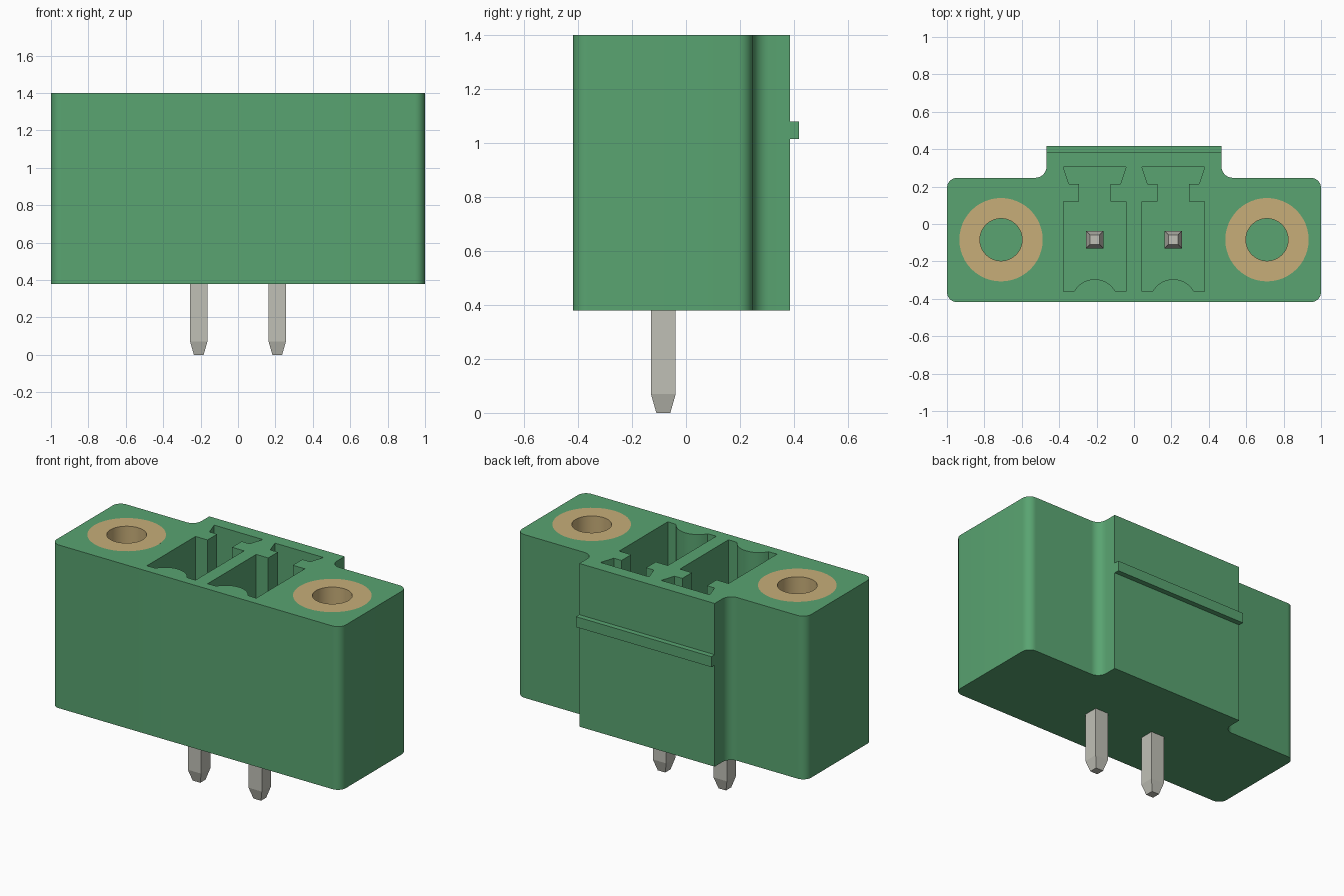
import bpy, bmesh, math
from mathutils import Vector

if "Cube" in bpy.data.objects:
    bpy.data.objects.remove(bpy.data.objects["Cube"])

BASE, TOP = 0.38, 1.40        # housing bottom and rim
FLOOR = 0.60                  # bottom of the sockets and screw holes
ROW = -0.084                  # y of the pins and screw inserts
PIN_X, SCREW_X = 0.21, 0.711


def material(name, rgb, metallic=0.0):
    m = bpy.data.materials.new(name)
    m.use_nodes = True
    m.diffuse_color = (*rgb, 1)
    bsdf = m.node_tree.nodes["Principled BSDF"]
    bsdf.inputs["Base Color"].default_value = (*rgb, 1)
    bsdf.inputs["Metallic"].default_value = metallic
    return m


green = material("green plastic", (0.10, 0.37, 0.165))
brass = material("tan brass", (0.57, 0.42, 0.19))
tin = material("tin grey", (0.53, 0.53, 0.47))


def make_object(name, bm, mat):
    bmesh.ops.recalc_face_normals(bm, faces=bm.faces)
    mesh = bpy.data.meshes.new(name)
    bm.to_mesh(mesh)
    bm.free()
    mesh.materials.append(mat)
    ob = bpy.data.objects.new(name, mesh)
    bpy.context.collection.objects.link(ob)
    return ob


def prism(name, outline, z0, z1, mat):
    """Extrude a flat outline between two heights."""
    bm = bmesh.new()
    face = bm.faces.new([bm.verts.new((x, y, z0)) for x, y in outline])
    up = bmesh.ops.extrude_face_region(bm, geom=[face])["geom"]
    bmesh.ops.translate(bm, vec=(0, 0, z1 - z0),
                        verts=[g for g in up if isinstance(g, bmesh.types.BMVert)])
    return make_object(name, bm, mat)


def rounded(corners, steps=8):
    """Round the right-angled corners given as (x, y, radius)."""
    pts = []
    for i, (x, y, r) in enumerate(corners):
        p = Vector((x, y))
        if r == 0:
            pts.append(p)
            continue
        a = (Vector(corners[i - 1][:2]) - p).normalized() * r
        b = (Vector(corners[(i + 1) % len(corners)][:2]) - p).normalized() * r
        for k in range(steps + 1):
            t = math.pi / 2 * k / steps
            pts.append(p + a * (1 - math.sin(t)) + b * (1 - math.cos(t)))
    return pts


def circle(x, y, r, n=48):
    return [(x + r * math.cos(math.tau * k / n), y + r * math.sin(math.tau * k / n))
            for k in range(n)]


def cut(target, cutter):
    cutter.hide_render = True
    mod = target.modifiers.new("cut", "BOOLEAN")
    mod.operation, mod.solver, mod.object = "DIFFERENCE", "EXACT", cutter
    bpy.context.view_layer.objects.active = target
    bpy.ops.object.modifier_apply(modifier=mod.name)
    bpy.data.objects.remove(cutter)


def smooth(ob):
    bpy.ops.object.select_all(action="DESELECT")
    ob.select_set(True)
    bpy.context.view_layer.objects.active = ob
    bpy.ops.object.shade_smooth_by_angle(angle=math.radians(30))


# Housing: rounded block with a raised step along the back
half = [(1, -0.418, 0.055), (1, 0.247, 0.055), (0.468, 0.247, 0.06), (0.468, 0.385, 0)]
housing = prism("housing", rounded(half + [(-x, y, r) for x, y, r in reversed(half)]),
                BASE, TOP, green)

# Keyed socket outline: scalloped front, narrow neck, dovetail at the back
side = [(0.168, -0.36), (0.168, 0.12), (0.085, 0.12), (0.085, 0.215),
        (0.138, 0.215), (0.168, 0.305)]
scallop = [(0.126 * math.sin(math.radians(a)), -0.421 + 0.126 * math.cos(math.radians(a)))
           for a in range(-60, 61, 10)]
socket = side + [(-x, y) for x, y in reversed(side)] + scallop

for s in (-1, 1):
    cut(housing, prism("socket_cutter", [(x + s * PIN_X, y) for x, y in socket],
                       FLOOR, TOP + 0.1, green))
    cut(housing, prism("screw_cutter", circle(s * SCREW_X, ROW, 0.223),
                       FLOOR, TOP + 0.1, green))
smooth(housing)

# Latch rib across the back step
prism("latch_rib", [(-0.468, 0.375), (0.468, 0.375), (0.468, 0.418), (-0.468, 0.418)],
      1.015, 1.08, green)

# Contact pin: square bar tapered at both ends
def pin(name, x):
    bm = bmesh.new()
    rings = []
    for z, h in ((0, 0.026), (0.07, 0.046), (1.13, 0.046), (1.20, 0.026)):
        rings.append([bm.verts.new((x + u * h, ROW + v * h, z))
                      for u, v in ((-1, -1), (1, -1), (1, 1), (-1, 1))])
    for lo, hi in zip(rings, rings[1:]):
        for k in range(4):
            j = (k + 1) % 4
            bm.faces.new((lo[k], lo[j], hi[j], hi[k]))
    bm.faces.new(rings[0])
    bm.faces.new(rings[-1])
    make_object(name, bm, tin)


# Pins and threaded inserts on each side
for s, label in ((-1, "right"), (1, "left")):
    pin(label + "_pin", s * PIN_X)
    insert = prism(label + "_screw_insert", circle(s * SCREW_X, ROW, 0.223),
                   FLOOR, TOP, brass)
    cut(insert, prism("bore_cutter", circle(s * SCREW_X, ROW, 0.113),
                      FLOOR - 0.1, TOP + 0.1, brass))
    smooth(insert)
